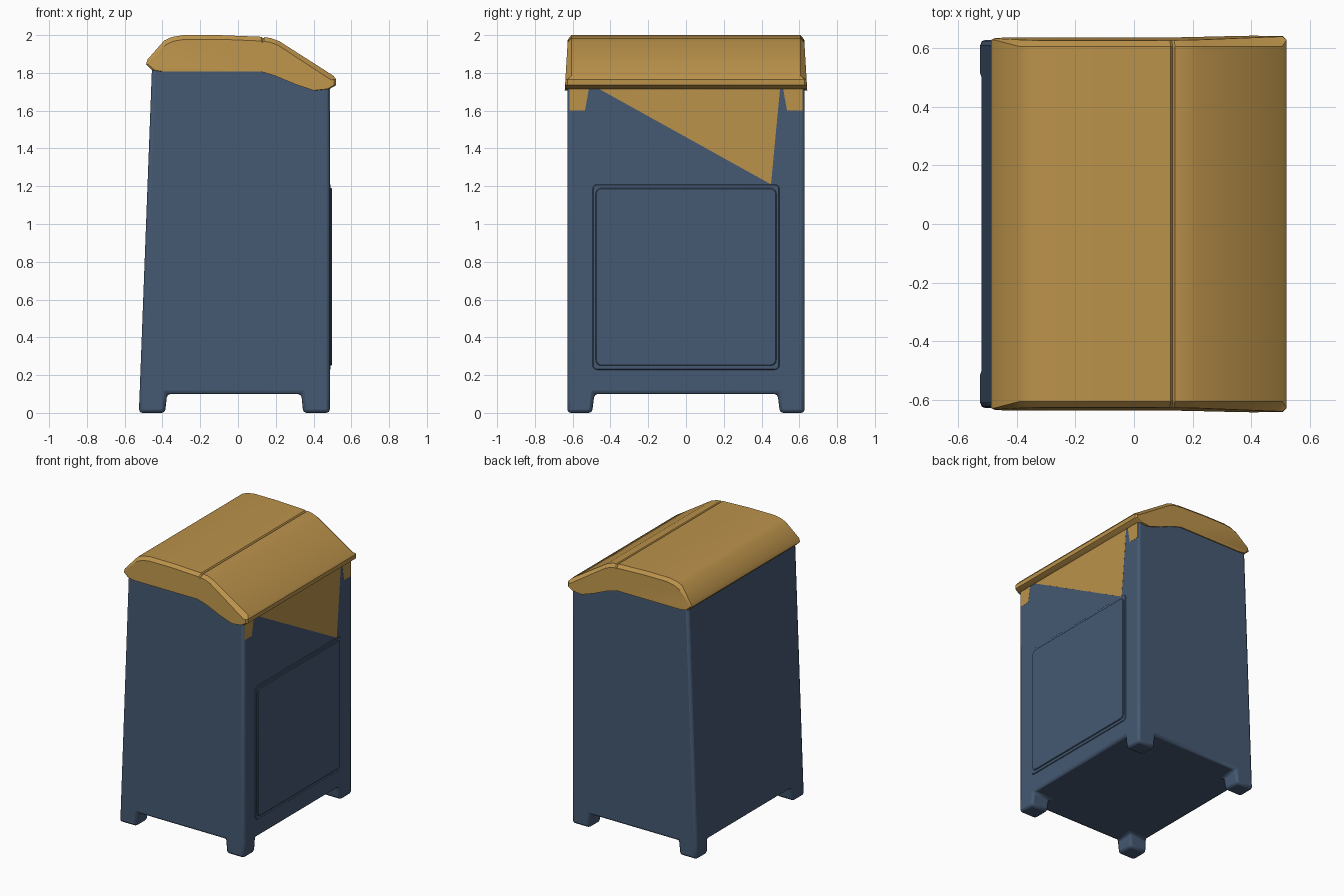
import bpy, bmesh

if "Cube" in bpy.data.objects:
    bpy.data.objects.remove(bpy.data.objects["Cube"])

def material(name, rgb):
    m = bpy.data.materials.new(name)
    m.diffuse_color = (*rgb, 1)
    m.use_nodes = True
    m.node_tree.nodes["Principled BSDF"].inputs["Base Color"].default_value = m.diffuse_color
    return m

BLUE = material("blue_paint", (0.06, 0.10, 0.17))
GOLD = material("gold_paint", (0.50, 0.29, 0.07))

def finish(bm, name, mat, bevel=0, segments=2):
    bmesh.ops.recalc_face_normals(bm, faces=bm.faces)
    me = bpy.data.meshes.new(name)
    bm.to_mesh(me)
    bm.free()
    ob = bpy.data.objects.new(name, me)
    bpy.context.collection.objects.link(ob)
    me.materials.append(mat)
    if bevel:
        mod = ob.modifiers.new("edge_bevel", 'BEVEL')
        mod.width, mod.segments = bevel, segments
        mod.limit_method, mod.angle_limit = 'ANGLE', 0.6
    bpy.ops.object.select_all(action='DESELECT')
    bpy.context.view_layer.objects.active = ob
    ob.select_set(True)
    bpy.ops.object.shade_smooth_by_angle(angle=0.5)
    return ob

def slab(name, outline, x0, x1, mat, corner=0):
    """Prism along x from a (y, z) outline, optionally with rounded corners."""
    bm = bmesh.new()
    a = [bm.verts.new((x0, y, z)) for y, z in outline]
    b = [bm.verts.new((x1, y, z)) for y, z in outline]
    bm.faces.new(a)
    bm.faces.new(b)
    n = len(a)
    for i in range(n):
        j = (i + 1) % n
        bm.faces.new((a[i], a[j], b[j], b[i]))
    if corner:
        edges = [e for e in bm.edges if abs(e.verts[0].co.x - e.verts[1].co.x) > 1e-4]
        bmesh.ops.bevel(bm, geom=edges, offset=corner, segments=4, profile=0.5, affect='EDGES')
    return finish(bm, name, mat, 0.004 if corner else 0, 1)

# Cabinet: leaning back wall, sloped top, legs extruded from the corners
bm = bmesh.new()
ys = (-0.628, -0.485, 0.485, 0.628)
low = [(-0.521, 0.1), (-0.375, 0.1), (0.335, 0.1), (0.486, 0.1)]
top = [(-0.455, 1.84), (-0.36, 1.84), (0.13, 1.84), (0.486, 1.74)]
L = [[bm.verts.new((x, y, z)) for y in ys] for x, z in low]
T = [[bm.verts.new((x, y, z)) for y in ys] for x, z in top]
corners = []
for i in range(3):
    for g in (L, T):
        for j in range(3):
            f = bm.faces.new((g[i][j], g[i+1][j], g[i+1][j+1], g[i][j+1]))
            if g is L and i != 1 and j != 1:
                corners.append(f)
    for k in (0, 3):
        bm.faces.new((L[i][k], L[i+1][k], T[i+1][k], T[i][k]))
        bm.faces.new((L[k][i], L[k][i+1], T[k][i+1], T[k][i]))
bmesh.ops.recalc_face_normals(bm, faces=bm.faces)
for f in corners:
    new = bmesh.ops.extrude_face_region(bm, geom=[f])["geom"]
    bm.faces.remove(f)
    for v in new:
        if isinstance(v, bmesh.types.BMVert):
            x, y, _ = v.co
            x = {True: -0.525, False: 0.486}[x < 0] if abs(x) > 0.4 else x * 1.03
            y = y if abs(y) > 0.6 else y * 1.025
            v.co = (x, y, 0)
finish(bm, "cabinet_body", BLUE, 0.018)

# Lid: cross-section swept along y, with chamfered ends
profile = [(-0.455, 1.815), (-0.487, 1.845), (-0.478, 1.872), (-0.39, 1.972),
           (-0.35, 1.99), (-0.29, 2.0), (-0.1, 2.0), (0.125, 1.991), (0.132, 1.982),
           (0.14, 1.989), (0.175, 1.984), (0.22, 1.967), (0.505, 1.785),
           (0.52, 1.765), (0.52, 1.735), (0.485, 1.715), (0.41, 1.707),
           (0.31, 1.74), (0.20, 1.785), (0.12, 1.808), (-0.41, 1.808)]
bm = bmesh.new()
rings = []
for s, end in ((-1, True), (-1, False), (1, False), (1, True)):
    ring = []
    for i, (x, z) in enumerate(profile):
        if end:
            x, z = x * 0.975, z - (0.022 if 2 < i < 13 else 0)
            y = 0.64 - (z - 1.74) * 0.06
        else:
            y = 0.605 if 2 < i < 13 else 0.628
        ring.append(bm.verts.new((x, s * y, z)))
    rings.append(ring)
n = len(profile)
for a, b in zip(rings, rings[1:]):
    for i in range(n):
        j = (i + 1) % n
        bm.faces.new((a[i], a[j], b[j], b[i]))
bm.faces.new(rings[0])
bm.faces.new(rings[-1])
finish(bm, "lid", GOLD)

# Access door: outer frame and raised inner panel
def rect(y, z0, z1):
    return [(-y, z0), (y, z0), (y, z1), (-y, z1)]

slab("door_frame", rect(0.495, 0.228, 1.21), 0.47, 0.491, BLUE, 0.025)
slab("door_panel", rect(0.478, 0.25, 1.19), 0.47, 0.498, BLUE, 0.03)

# Gold painted areas below the lid
slab("upper_front_patch", [(-0.505, 1.74), (0.5, 1.74), (0.45, 1.21)], 0.475, 0.4868, GOLD)
for s, side in ((-1, "left"), (1, "right")):
    slab(side + "_corner_patch",
         [(s * 0.617, 1.6), (s * 0.535, 1.6), (s * 0.51, 1.74), (s * 0.617, 1.74)],
         0.475, 0.4868, GOLD)
